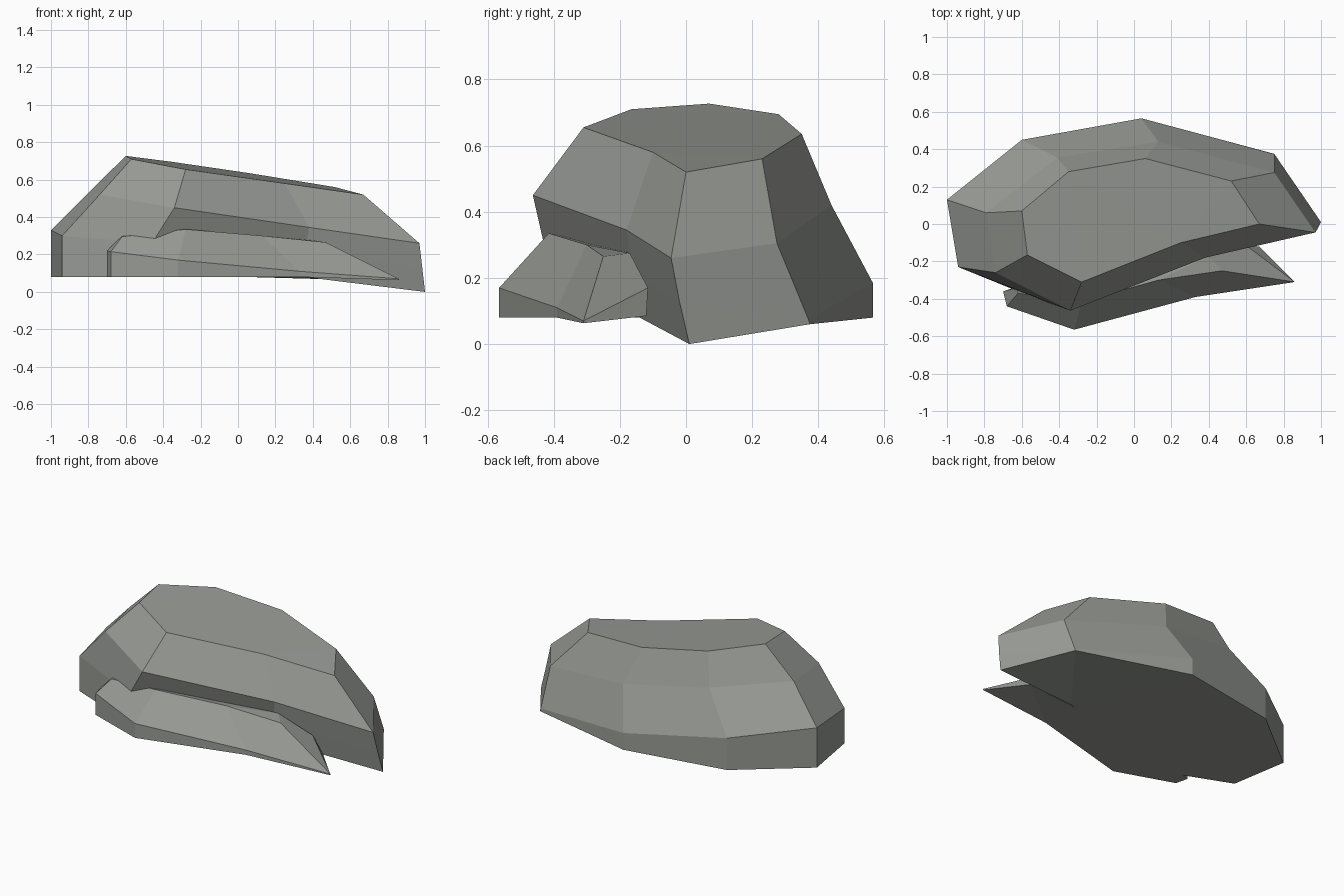
import bpy
import bmesh

stone = bpy.data.materials.new("grey_stone")
stone.diffuse_color = (0.31, 0.325, 0.30, 1)


def loft(name, columns):
    """Chiselled rock: each column runs from the base to the top rim."""
    bm = bmesh.new()
    cols = [[bm.verts.new(p) for p in col] for col in columns]
    for a, b in zip(cols, cols[1:] + cols[:1]):
        for i in range(len(a) - 1):
            bm.faces.new((a[i], b[i], b[i + 1], a[i + 1]))
    bm.faces.new([c[-1] for c in cols])
    bm.faces.new([c[0] for c in reversed(cols)])
    # split the bent caps and sides into flat facets
    bmesh.ops.triangulate(bm, faces=[f for f in bm.faces if len(f.verts) > 4])
    bmesh.ops.recalc_face_normals(bm, faces=bm.faces)
    mesh = bpy.data.meshes.new(name)
    bm.to_mesh(mesh)
    bm.free()
    mesh.materials.append(stone)
    obj = bpy.data.objects.new(name, mesh)
    bpy.context.collection.objects.link(obj)
    return obj


# Large boulder with a sloping top and an undercut front
loft("large_boulder", [
    [(-1, .13, .08), (-1, .13, .33), (-.79, .06, .54), (-.6, .07, .727)],
    [(-.94, -.23, .08), (-.94, -.23, .30), (-.74, -.26, .52), (-.57, -.165, .71)],
    [(-.57, -.38, .08), (-.46, -.42, .26), (-.34, -.463, .45), (-.28, -.31, .655)],
    [(.35, -.14, .08), (.36, -.16, .21), (.38, -.18, .345), (.25, -.10, .58)],
    [(1, .01, 0), (.985, -.02, .13), (.97, -.045, .26), (.67, 0, .52)],
    [(.75, .375, .06), (.75, .37, .075), (.75, .275, .305), (.52, .23, .56)],
    [(.04, .565, .08), (.04, .565, .185), (.13, .44, .42), (.06, .35, .635)],
    [(-.6, .45, .08), (-.6, .45, .28), (-.41, .355, .51), (-.35, .28, .695)],
])

# Low slab leaning into the undercut
loft("small_slab", [
    [(-.70, -.36, .08), (-.70, -.36, .22), (-.62, -.34, .30)],
    [(-.68, -.44, .08), (-.68, -.44, .215), (-.62, -.37, .295)],
    [(-.32, -.565, .08), (-.32, -.565, .17), (-.28, -.415, .335)],
    [(.33, -.39, .08), (.33, -.39, .11), (.13, -.30, .30)],
    [(.86, -.31, .063), (.86, -.31, .07), (.47, -.25, .265)],
    [(.67, -.12, .085), (.60, -.115, .17), (.40, -.17, .275)],
    [(-.2, -.2, .08), (-.2, -.2, .17), (-.2, -.25, .30)],
])
